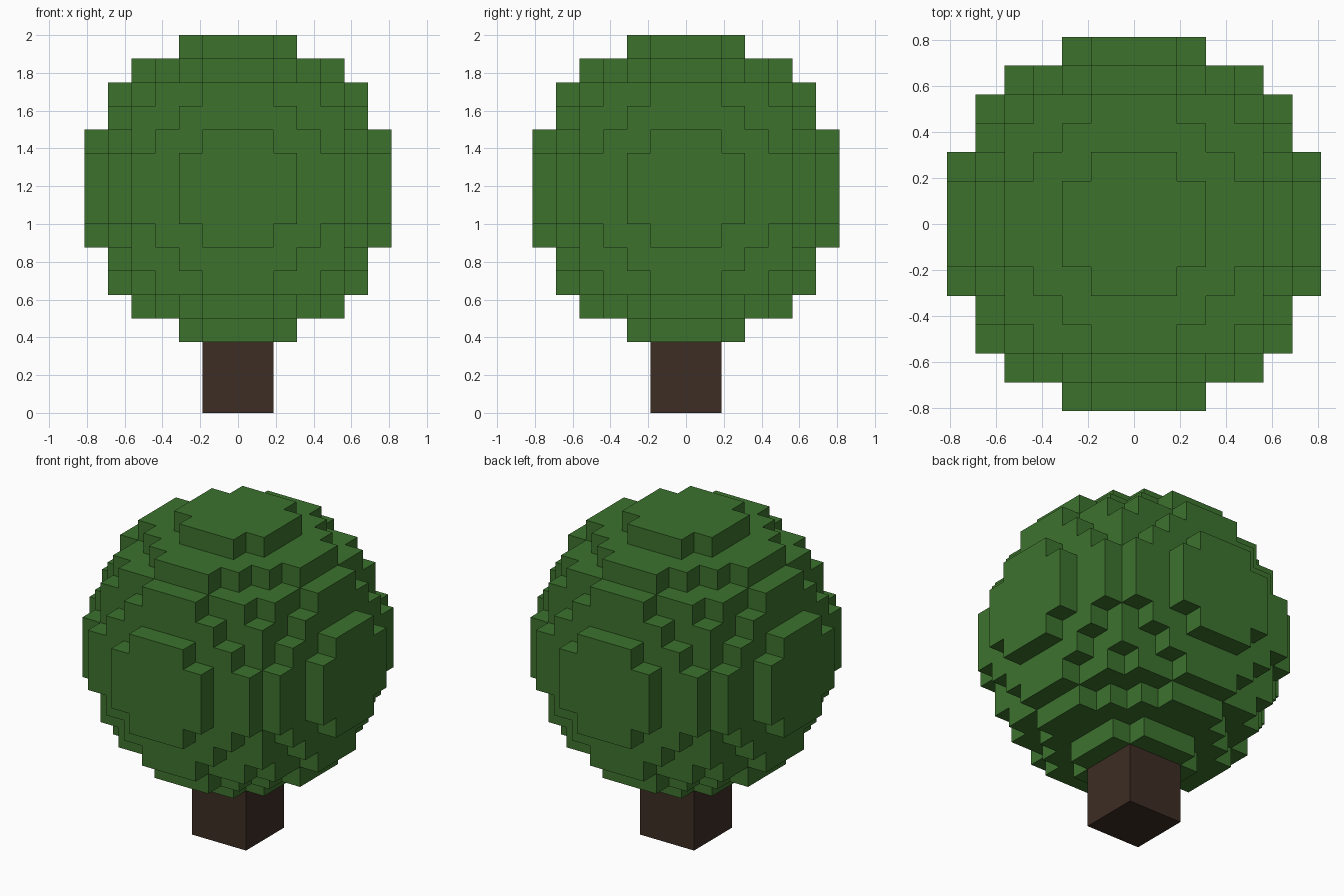
import bpy
import bmesh
from mathutils import Vector

CELL = 0.125            # edge of one block
RADIUS = 6.5            # crown radius in blocks
CENTRE = Vector((0, 0, 1.1875))
TRUNK_HALF = 1.5 * CELL
TRUNK_TOP = 3 * CELL

default = bpy.data.objects.get("Cube")
if default:
    bpy.data.objects.remove(default, do_unlink=True)


def make_material(name, rgb):
    mat = bpy.data.materials.new(name)
    mat.use_nodes = True
    colour = (*rgb, 1.0)
    mat.diffuse_color = colour
    bsdf = mat.node_tree.nodes["Principled BSDF"]
    bsdf.inputs["Base Color"].default_value = colour
    bsdf.inputs["Roughness"].default_value = 0.9
    return mat


def add_object(name, bm, mat):
    mesh = bpy.data.meshes.new(name)
    bm.to_mesh(mesh)
    bm.free()
    mesh.materials.append(mat)
    obj = bpy.data.objects.new(name, mesh)
    bpy.context.collection.objects.link(obj)
    return obj


def filled(cell):
    return cell.length_squared <= RADIUS ** 2


leaf_green = make_material("leaf green", (0.046, 0.170, 0.027))
bark_brown = make_material("bark brown", (0.047, 0.026, 0.018))

# Crown: a ball of blocks, keeping only the outward block sides
bm = bmesh.new()
span = range(-6, 7)
directions = [Vector([s if a == axis else 0 for a in range(3)])
              for axis in range(3) for s in (-1, 1)]
for cell in (Vector((x, y, z)) for x in span for y in span for z in span):
    if not filled(cell):
        continue
    for normal in directions:
        if filled(cell + normal):
            continue
        u = Vector((normal.y, normal.z, normal.x))
        v = normal.cross(u)
        middle = cell + normal / 2
        corners = [middle + (a * u + b * v) / 2
                   for a, b in ((-1, -1), (1, -1), (1, 1), (-1, 1))]
        bm.faces.new([bm.verts.new(CENTRE + c * CELL) for c in corners])
bmesh.ops.remove_doubles(bm, verts=bm.verts, dist=CELL / 100)
add_object("leaf_crown", bm, leaf_green)

# Trunk: a square post up to the underside of the crown
bm = bmesh.new()
bmesh.ops.create_cube(bm, size=1)
bmesh.ops.scale(bm, vec=(2 * TRUNK_HALF, 2 * TRUNK_HALF, TRUNK_TOP), verts=bm.verts)
bmesh.ops.translate(bm, vec=(0, 0, TRUNK_TOP / 2), verts=bm.verts)
add_object("trunk", bm, bark_brown)
